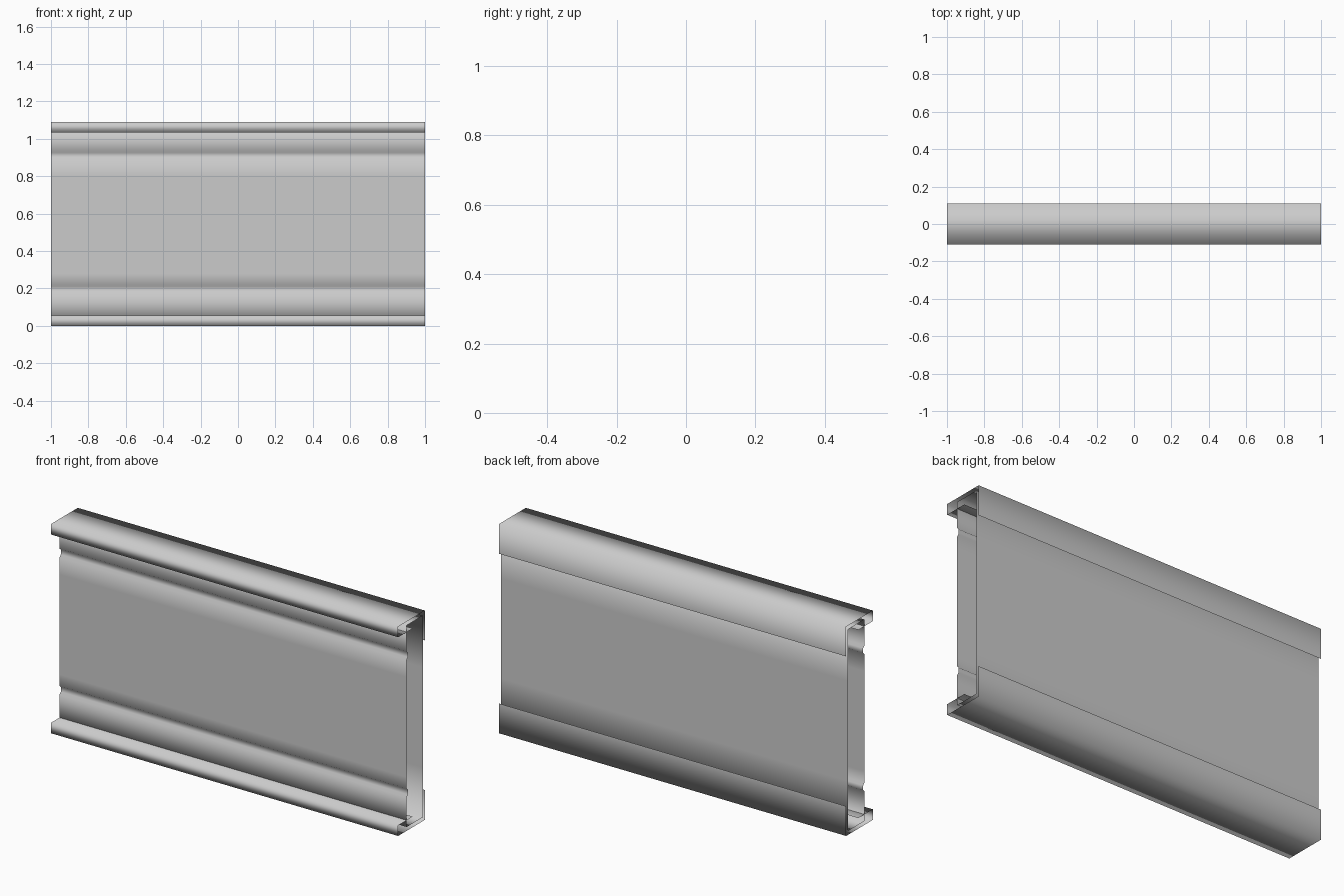
import bpy, bmesh

if "Cube" in bpy.data.objects:
    bpy.data.objects.remove(bpy.data.objects["Cube"])

H = 1.09        # overall height
X = 1.0         # half length


def extrude_profile(name, pts, closed=False):
    """Sweep a (y, z) outline along x as an open-ended sheet."""
    bm = bmesh.new()
    a = [bm.verts.new((-X, y, z)) for y, z in pts]
    b = [bm.verts.new((X, y, z)) for y, z in pts]
    n = len(pts)
    for i in range(n if closed else n - 1):
        j = (i + 1) % n
        bm.faces.new((a[i], a[j], b[j], b[i])).smooth = True
    mesh = bpy.data.meshes.new(name)
    bm.to_mesh(mesh)
    bm.free()
    obj = bpy.data.objects.new(name, mesh)
    bpy.context.collection.objects.link(obj)
    return obj


# Hooked edge rails: returned lip at the front, tall flange at the back
rail = [(0.01, 0.055), (-0.11, 0.055), (-0.11, 0.0), (0.11, 0.0), (0.11, 0.155)]
extrude_profile("bottom_rail", rail[::-1])
extrude_profile("top_rail", [(y, H - z) for y, z in rail])

# Hollow panel with two shallow grooves on the front sheet
F, G, B = -0.04, -0.03, 0.093
panel = [
    (F, 0.02), (F, 0.175), (G, 0.185), (G, 0.21), (F, 0.22), (F, 0.28),
    (F, 0.80), (F, 0.89), (G, 0.90), (G, 0.925), (F, 0.935), (F, 1.07),
    (B, 1.07), (B, 0.80), (B, 0.28), (B, 0.02),
]
extrude_profile("panel", panel[::-1], closed=True)

# Make every sheet face outward
for obj in bpy.data.objects:
    c = sum((v.co.y for v in obj.data.vertices)) / len(obj.data.vertices)
    widest = max(obj.data.polygons, key=lambda p: p.center.y)
    if widest.normal.y < 0:
        obj.data.flip_normals()
